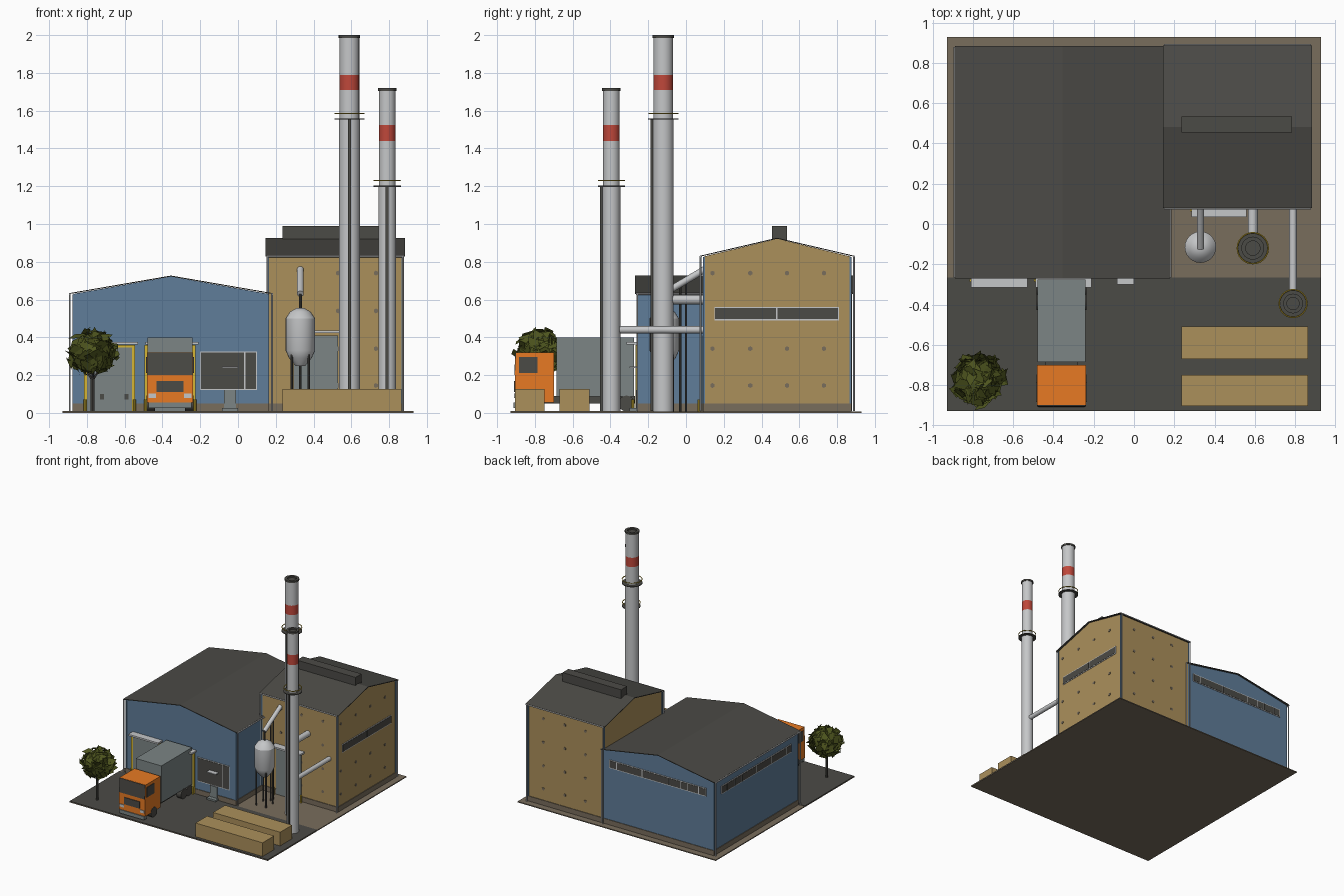
import bpy, bmesh, math, random
from mathutils import Vector

if "Cube" in bpy.data.objects:
    bpy.data.objects.remove(bpy.data.objects["Cube"], do_unlink=True)
random.seed(4)
BASE = .004


def material(name, *rgb):
    m = bpy.data.materials.new(name)
    m.use_nodes = True
    m.diffuse_color = (*rgb, 1)
    m.node_tree.nodes["Principled BSDF"].inputs["Base Color"].default_value = (*rgb, 1)
    return m


DARK = material("dark grey", .071, .069, .061)
EARTH = material("earth brown", .19, .153, .108)
BLUE = material("blue cladding", .115, .205, .32)
TAN = material("tan cladding", .41, .278, .105)
LIGHT = material("light metal", .56, .57, .58)
STEEL = material("grey green steel", .2, .235, .235)
RED = material("red band", .52, .064, .043)
ORANGE = material("orange paint", .82, .2, .018)
YELLOW = material("safety yellow", .67, .47, .035)
LEAF = material("leaf green", .075, .09, .013)


def finish(bm, name, mats, smooth=False):
    bmesh.ops.recalc_face_normals(bm, faces=bm.faces)
    if smooth:
        for f in bm.faces:
            f.smooth = True
        for e in bm.edges:
            e.smooth = e.calc_face_angle(0) < 0.55
    me = bpy.data.meshes.new(name)
    bm.to_mesh(me)
    bm.free()
    for m in mats:
        me.materials.append(m)
    ob = bpy.data.objects.new(name, me)
    bpy.context.collection.objects.link(ob)
    return ob


def prism(name, pts, axis, lo, hi, mat):
    """Extrude an (across, z) outline along x or y."""
    bm = bmesh.new()
    place = (lambda a, z, t: (t, a, z)) if axis == "x" else (lambda a, z, t: (a, t, z))
    rows = [[bm.verts.new(place(a, z, t)) for a, z in pts] for t in (lo, hi)]
    for row in rows:
        bm.faces.new(row)
    n = len(pts)
    for i in range(n):
        j = (i + 1) % n
        bm.faces.new((rows[0][i], rows[0][j], rows[1][j], rows[1][i]))
    return finish(bm, name, [mat])


def box(name, x0, x1, y0, y1, z0, z1, mat):
    return prism(name, [(x0, z0), (x1, z0), (x1, z1), (x0, z1)], "y", y0, y1, mat)


def tube(name, a, b, r, mat, sides=16):
    a, b = Vector(a), Vector(b)
    bm = bmesh.new()
    bmesh.ops.create_cone(bm, cap_ends=True, segments=sides, radius1=r, radius2=r, depth=(b - a).length)
    ob = finish(bm, name, [mat], sides > 8)
    ob.location = (a + b) / 2
    ob.rotation_euler = (b - a).to_track_quat("Z", "Y").to_euler()
    return ob


def lathe(name, x, y, profile, mats, pick=lambda z: 0, sides=24):
    """Spin (radius, z) points; pick gives the material for a height."""
    bm = bmesh.new()
    turn = [2 * math.pi * i / sides for i in range(sides)]
    rings = [[bm.verts.new((x + r * math.cos(t), y + r * math.sin(t), z)) for t in turn] for r, z in profile]
    for lo, hi in zip(rings, rings[1:]):
        for i in range(sides):
            j = (i + 1) % sides
            f = bm.faces.new((lo[i], lo[j], hi[j], hi[i]))
            f.material_index = pick(f.calc_center_median().z)
    bm.faces.new(rings[0])
    bm.faces.new(rings[-1]).material_index = pick(profile[-1][1])
    return finish(bm, name, mats, True)


def plate(name, axis, wall, out, a0, a1, z0, z1, depth, mat):
    """Thin panel on a wall that faces along axis in direction out."""
    lo, hi = sorted((wall, wall + out * depth))
    return prism(name, [(a0, z0), (a1, z0), (a1, z1), (a0, z1)], axis, lo, hi, mat)


def window(name, axis, wall, out, cuts, z0, z1):
    plate(name + "_frame", axis, wall, out, cuts[0], cuts[-1], z0, z1, .004, LIGHT)
    for a, b in zip(cuts, cuts[1:]):
        plate(name + "_pane", axis, wall, out, a + .004, b - .004, z0 + .006, z1 - .006, .006, DARK)


def hall(name, axis, a0, a1, t0, t1, eave, ridge, mat, over):
    mid = (a0 + a1) / 2
    prism(name + "_walls", [(a0, BASE), (a1, BASE), (a1, eave), (mid, ridge), (a0, eave)], axis, t0, t1, mat)
    l, r, th = a0 - over, a1 + over, .005
    prism(name + "_roof", [(l, eave), (mid, ridge), (r, eave), (r, eave + th),
                           (mid, ridge + th), (l, eave + th)], axis, t0 - .015, t1 + .015, DARK)
    d = .005
    if axis == "x":
        box(name + "_plinth", t0 - d, t1 + d, a0 - d, a1 + d, BASE, .05, EARTH)
    else:
        box(name + "_plinth", a0 - d, a1 + d, t0 - d, t1 + d, BASE, .05, EARTH)
    # Gutters, downpipes and corner trims
    swap = (lambda p, q, z: (q, p, z)) if axis == "x" else (lambda p, q, z: (p, q, z))
    for a, s in ((a0, -1), (a1, 1)):
        g = a + s * (over + .003)
        tube(name + "_gutter", swap(g, t0 - .01, eave), swap(g, t1 + .01, eave), .005, LIGHT, 8)
        for t in (t0 - .003, t1 + .003):
            tube(name + "_downpipe", swap(g, t, .01), swap(g, t, eave), .005, LIGHT, 8)
        for t in (t0, t1):
            c = swap(a, t, 0)
            box(name + "_corner_trim", c[0] - .005, c[0] + .005, c[1] - .005, c[1] + .005, .05, eave - .004, BLUE)


# Ground
box("earth_slab", -.93, .93, -.93, .93, 0, .008, EARTH)
box("asphalt_yard", -.93, .93, -.93, -.265, .006, .011, DARK)

# Buildings
hall("blue_hall", "y", -.87, .16, -.255, .87, .63, .722, BLUE, .018)
hall("tan_hall", "x", .095, .87, .16, .87, .828, .922, TAN, .016)
box("ridge_vent", .235, .785, .455, .535, .9, .99, DARK)
window("tan_side_window", "x", .87, 1, [.15, .48, .81], .49, .56)
window("blue_back_window", "y", .87, 1, [-.8, -.73, -.63, -.56, -.46, -.2, .04, .11], .49, .56)
window("blue_side_window", "x", -.87, -1, [-.17, -.1, .1, .3, .5, .6, .7, .77], .49, .56)
window("front_window", "y", -.255, -1, [-.2, .035, .1], .12, .325)

# Fixing plates on the tan walls
for z in (.145, .34, .54, .74):
    for y in (.14, .34, .535, .73):
        if z != .54:
            tube("side_fixing", (.87, y, z), (.873, y, z), .013, EARTH, 6)
    for x in (.335, .53, .73):
        for y, s in ((.095, -1), (.87, 1)):
            tube("wall_fixing", (x, y, z), (x, y + s * .003, z), .013, EARTH, 6)


# Doors, canopies and bollards
def door(x0, x1, wall, top):
    plate("steel_door", "y", wall, -1, x0, x1, .01, top, .008, STEEL)
    box("door_canopy", x0 - .01, x1 + .03, wall - .06, wall, top + .012, top + .026, LIGHT)
    for x in (x0 - .01, x1 + .012):
        tube("bollard", (x, wall - .025, BASE), (x, wall - .025, .07), .008, YELLOW, 8)


door(.295, .53, .095, .41)
for x0, x1 in ((-.8, -.56), (-.48, -.24)):
    door(x0, x1, -.255, .35)
    for x in (x0 - .008, x1 + .008):
        box("door_post", x - .008, x + .008, -.267, -.255, .01, .36, YELLOW)
    box("door_lintel", x0, x1, -.267, -.255, .346, .36, YELLOW)
for x in (-.72, -.59):
    plate("door_light", "y", -.263, -1, x - .01, x + .01, .07, .1, .004, DARK)

# Small entrance
plate("entrance_door", "y", -.26, -1, -.075, -.01, .02, .12, .006, STEEL)
box("entrance_canopy", -.085, 0, -.3, -.255, .238, .246, LIGHT)
box("entrance_step", -.085, 0, -.3, -.255, .008, .025, STEEL)


# Chimneys with platforms and ladders
def chimney(x, y, r, h, red0, red1, deck):
    pick = lambda z: 2 if z > h - .016 else 1 if red0 < z < red1 else 0
    lathe("chimney", x, y, [(r, BASE), (r, deck), (r - .003, deck), (r - .003, red0), (r - .003, red1),
                            (r - .003, h - .015), (r + .002, h - .015), (r + .002, h), (r * .65, h),
                            (r * .65, h - .012)], [LIGHT, RED, DARK], pick)
    R = r + .025
    lathe("chimney_platform", x, y, [(R, deck - .003), (R, deck + .003)], [DARK])
    bpy.ops.mesh.primitive_torus_add(location=(x, y, deck + .03), major_radius=R - .003, minor_radius=.0035,
                                     major_segments=24, minor_segments=6)
    rail = bpy.context.object
    rail.name = "platform_rail"
    rail.data.materials.append(YELLOW)
    box("ladder", x - .008, x + .008, y - r - .012, y - r + .004, .01, deck, DARK)


chimney(.59, -.12, .055, 2, 1.71, 1.79, 1.555)
chimney(.79, -.395, .047, 1.72, 1.44, 1.525, 1.2)
tube("high_duct", (.59, -.12, .6), (.59, .1, .6), .025, LIGHT)
tube("low_duct", (.79, -.395, .44), (.79, .1, .44), .019, LIGHT)

# Hopper tank
lathe("hopper_tank", .33, -.115, [(.025, .248), (.06, .29), (.078, .33), (.078, .5), (.055, .535), (.02, .555)], [LIGHT])
tube("tank_neck", (.33, -.115, .55), (.33, -.115, .63), .008, DARK, 8)
tube("tank_duct", (.33, -.12, .63), (.33, .1, .76), .018, LIGHT)
for sx in (-1, 1):
    for sy in (-1, 1):
        px, py = .33 + sx * .045, -.115 + sy * .045
        tube("tank_leg", (px, py, BASE), (px, py, .34), .006, DARK, 8)
for y in (-.03, 0):
    tube("duct_support", (.33, y, BASE), (.33, y, .69), .006, DARK, 8)

# Timber crates
for y0, y1 in ((-.905, -.75), (-.67, -.51)):
    box("timber_crate", .235, .865, y0, y1, .005, .127, TAN)

# Truck
box("truck_chassis", -.44, -.28, -.88, -.27, .05, .09, DARK)
box("cargo_box", -.48, -.24, -.685, -.275, .088, .4, STEEL)
prism("truck_cab", [(-.905, .055), (-.7, .055), (-.7, .32), (-.9, .32), (-.905, .2)], "x", -.482, -.238, ORANGE)
prism("windscreen", [(-.909, .2), (-.905, .2), (-.9, .318), (-.904, .318)], "x", -.48, -.24, DARK)
box("grille", -.432, -.288, -.91, -.904, .11, .168, DARK)
box("bumper", -.475, -.245, -.912, -.88, .025, .055, STEEL)
for s in (-1, 1):
    side = -.36 + s * .122
    plate("cab_side_window", "x", side, s, -.885, -.785, .21, .295, .004, DARK)
    lamp = -.36 + s * .095
    box("headlamp", lamp - .02, lamp + .02, -.91, -.904, .08, .102, LIGHT)
    for y in (-.79, -.385, -.315):
        tube("wheel", (-.36 + s * .08, y, .05), (-.36 + s * .124, y, .05), .042, DARK)

# Tree
base, crown = Vector((-.77, -.79, BASE)), Vector((-.775, -.775, .32))
tube("tree_trunk", base, (-.77, -.785, .25), .01, DARK, 8)
for dx, dy in ((.07, .03), (-.06, .04), (.01, -.07)):
    tube("tree_branch", (-.77, -.787, .17), crown + Vector((dx, dy, -.04)), .006, DARK, 6)
bm = bmesh.new()
bmesh.ops.create_icosphere(bm, subdivisions=2, radius=.095)
for v in bm.verts:
    v.co = crown + v.co * random.uniform(.85, 1.2)
for i in range(150):
    d = Vector([random.gauss(0, 1) for k in range(3)]).normalized()
    c = crown + Vector((d.x * .125, d.y * .125, d.z * .112)) * random.uniform(.75, 1.02)
    n = (d + Vector([random.uniform(-.6, .6) for k in range(3)])).normalized()
    u = n.orthogonal().normalized()
    w = n.cross(u)
    t = random.uniform(0, 6.28)
    u, w = u * math.cos(t) + w * math.sin(t), w * math.cos(t) - u * math.sin(t)
    bm.faces.new([bm.verts.new(c + p) for p in (u * .05, w * .032, u * -.05, w * -.032)])
finish(bm, "tree_foliage", [LEAF])
